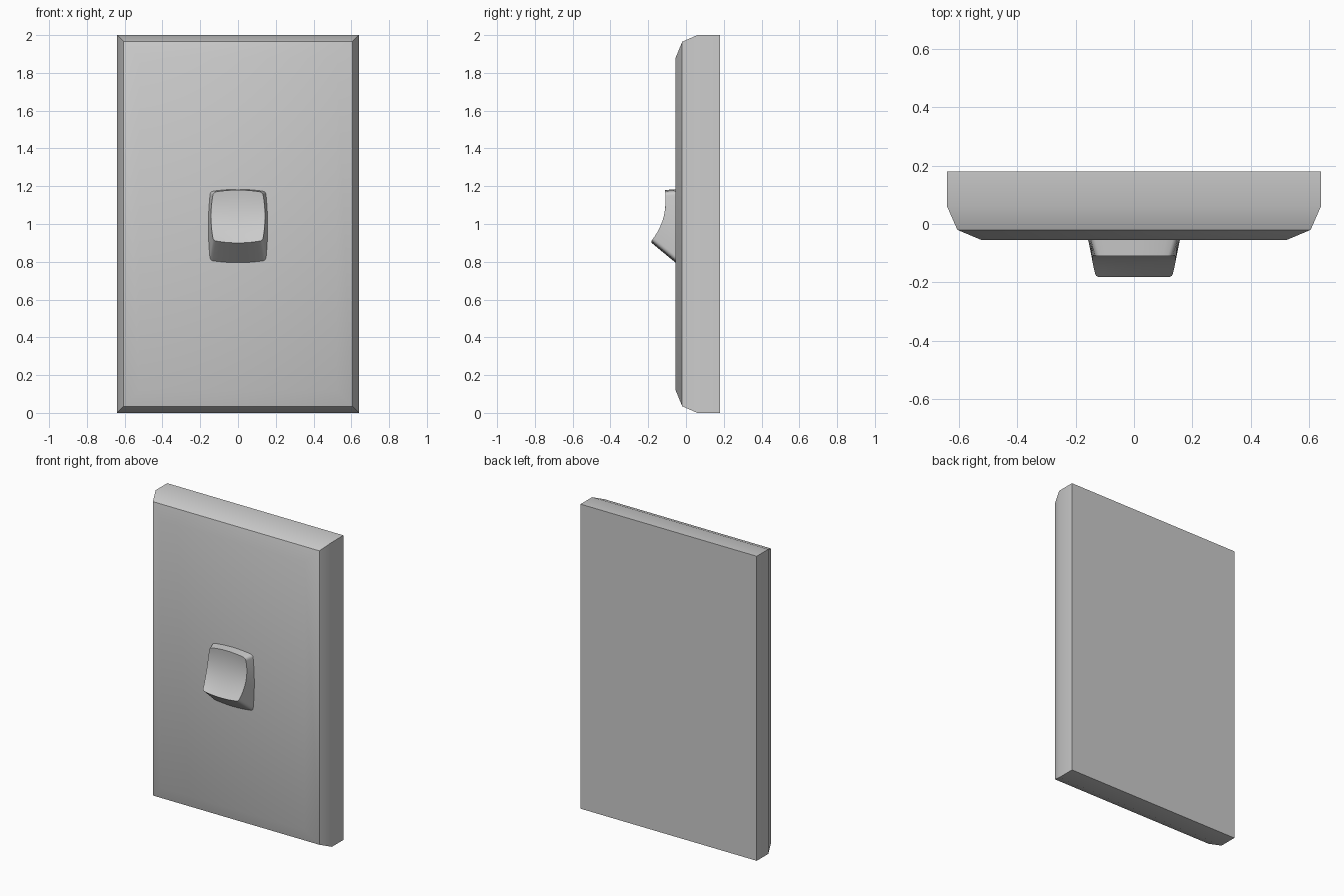
import bpy, bmesh, math

cube = bpy.data.objects.get("Cube")
if cube:
    bpy.data.objects.remove(cube, do_unlink=True)

# One plain grey plastic for everything
grey = bpy.data.materials.new("grey_plastic")
grey.use_nodes = True
colour = (0.6, 0.6, 0.6, 1)
grey.diffuse_color = colour
grey.node_tree.nodes["Principled BSDF"].inputs["Base Color"].default_value = colour


def finish(name, bm):
    bmesh.ops.recalc_face_normals(bm, faces=bm.faces)
    mesh = bpy.data.meshes.new(name)
    bm.to_mesh(mesh)
    bm.free()
    mesh.materials.append(grey)
    obj = bpy.data.objects.new(name, mesh)
    bpy.context.collection.objects.link(obj)
    bpy.ops.object.select_all(action="DESELECT")
    obj.select_set(True)
    bpy.context.view_layer.objects.active = obj
    bpy.ops.object.shade_smooth_by_angle(angle=math.radians(32))
    return obj


# Wall plate: rectangles lofted from back to front, (inset x, inset z, y)
bm = bmesh.new()
rings = []
for ix, iz, y in [(0, 0, 0.18), (0, 0, 0.06), (0.035, 0.035, -0.02), (0.118, 0.12, -0.055)]:
    hx, hz = 0.64 - ix, 1 - iz
    rings.append([bm.verts.new((sx * hx, y, 1 + sz * hz))
                  for sx, sz in [(-1, -1), (1, -1), (1, 1), (-1, 1)]])
for a, b in zip(rings, rings[1:]):
    for i in range(4):
        j = (i + 1) % 4
        bm.faces.new((a[i], a[j], b[j], b[i]))
bm.faces.new(rings[0])
bm.faces.new(rings[-1])
finish("wall_plate", bm)

# Rocker: scooped front surface over a wider, bowed base
ROWS, COLS = 14, 8
bm = bmesh.new()
front, base = [], []
for r in range(ROWS + 1):
    t = r / ROWS                                   # 0 at the lower lip, 1 at the top
    bulge = 4 * t * (1 - t)
    y = -0.182 + 0.072 * t - 0.032 * -bulge * (1 - 0.25 * t)
    front_row, base_row = [], []
    for c in range(COLS + 1):
        u = 2 * c / COLS - 1
        bow = (1 - u * u) * (2 * t - 1) * 0.012
        front_row.append(bm.verts.new((u * (0.13 + 0.013 * bulge), y, 0.912 + 0.256 * t + bow)))
        base_row.append(bm.verts.new((u * (0.148 + 0.01 * bulge), -0.05, 0.803 + 0.369 * t + bow)))
    front.append(front_row)
    base.append(base_row)
for grid in (front, base):
    for r in range(ROWS):
        for c in range(COLS):
            bm.faces.new((grid[r][c], grid[r][c + 1], grid[r + 1][c + 1], grid[r + 1][c]))


def rim(grid):
    right = [row[-1] for row in grid]
    left = [row[0] for row in grid]
    return grid[0][:-1] + right[:-1] + grid[-1][:0:-1] + left[:0:-1]


outer, inner = rim(front), rim(base)
for i in range(len(outer)):
    j = (i + 1) % len(outer)
    bm.faces.new((outer[i], outer[j], inner[j], inner[i]))

# Round the four corners of the rocker walls
corners = [bm.edges.get((front[r][c], base[r][c])) for r in (0, -1) for c in (0, -1)]
bmesh.ops.bevel(bm, geom=corners, offset=0.014, segments=3, profile=0.5, affect="EDGES")
finish("rocker_switch", bm)
